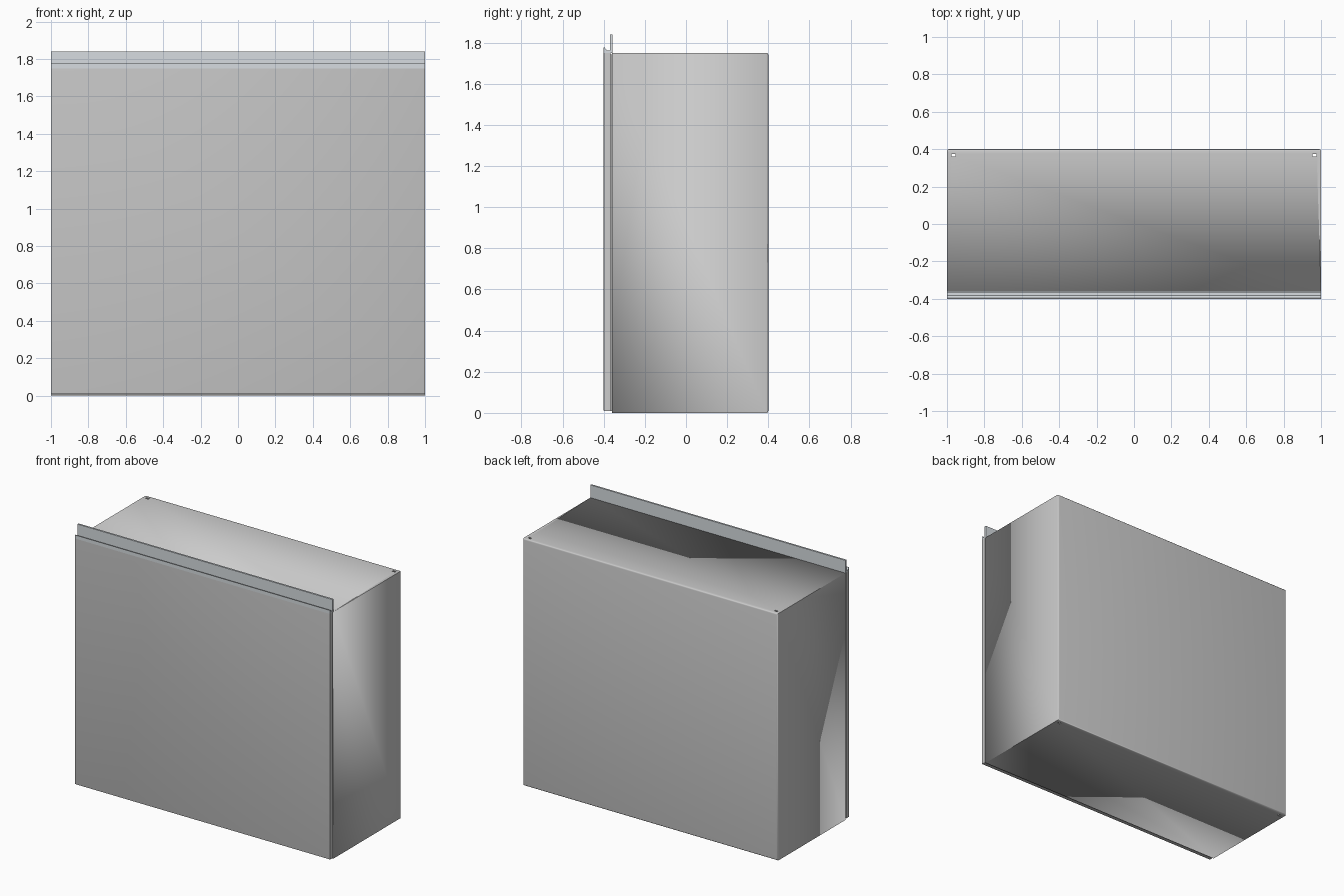
import bpy, bmesh

if "Cube" in bpy.data.objects:
    bpy.data.objects.remove(bpy.data.objects["Cube"])

W, D, H = 1.0, 0.4, 1.75      # half width, half depth, body height
SEAM = -0.36                  # front rim of the body


def new_object(name, bm):
    bmesh.ops.recalc_face_normals(bm, faces=bm.faces)
    me = bpy.data.meshes.new(name)
    bm.to_mesh(me)
    bm.free()
    ob = bpy.data.objects.new(name, me)
    bpy.context.collection.objects.link(ob)
    return ob


def box_bm(x0, x1, y0, y1, z0, z1):
    bm = bmesh.new()
    bmesh.ops.create_cube(bm, size=1)
    for v in bm.verts:
        v.co = ((x0 + x1) / 2 + v.co.x * (x1 - x0),
                (y0 + y1) / 2 + v.co.y * (y1 - y0),
                (z0 + z1) / 2 + v.co.z * (z1 - z0))
    return bm


def smooth(ob):
    bpy.ops.object.select_all(action='DESELECT')
    ob.select_set(True)
    bpy.context.view_layer.objects.active = ob
    bpy.ops.object.shade_smooth_by_angle(angle=0.6)


# Folded sheet body: rounded back edges, open front
bm = box_bm(-W, W, SEAM, D, 0, H)
back = [e for e in bm.edges if all(v.co.y > 0 for v in e.verts)]
bmesh.ops.bevel(bm, geom=back, offset=0.009, segments=3, profile=0.5, affect='EDGES')
front = [f for f in bm.faces if all(v.co.y < SEAM + 0.001 for v in f.verts)]
bmesh.ops.delete(bm, geom=front, context='FACES')
body = new_object("cabinet_body", bm)
shell = body.modifiers.new("sheet", 'SOLIDIFY')
shell.thickness = 0.01
shell.offset = -1

# Slots through the top and bottom near the back corners
for side, label in ((-1, "left"), (1, "right")):
    x = side * 0.966
    cutter = new_object("slot_cutter_" + label,
                        box_bm(x - 0.011, x + 0.011, 0.361, 0.375, -0.1, H + 0.1))
    cutter.hide_render = True
    cutter.display_type = 'WIRE'
    cut = body.modifiers.new("slot_" + label, 'BOOLEAN')
    cut.operation = 'DIFFERENCE'
    cut.solver = 'EXACT'
    cut.object = cutter

# Recessed seal that forms the shadow gap behind the door
new_object("door_seal", box_bm(-W + 0.008, W - 0.008, -0.372, -0.352, 0.008, H - 0.008))

# Door panel with slightly rounded front edges
bm = box_bm(-W, W, -D, -0.367, 0.008, H)
edges = [e for e in bm.edges if all(v.co.y < -0.39 and v.co.z < 9 for v in e.verts)
         and not all(v.co.z > 1 for v in e.verts)]
bmesh.ops.bevel(bm, geom=edges, offset=0.004, segments=2, profile=0.5, affect='EDGES')
door = new_object("door", bm)

# Rain rail: front lip, sloped gutter and upright flange, extruded along x
profile = [(-0.4, 1.75), (-0.4, 1.775), (-0.395, 1.775), (-0.382, 1.76),
           (-0.37, 1.76), (-0.37, 1.84), (-0.357, 1.84), (-0.357, 1.75)]
bm = bmesh.new()
face = bm.faces.new([bm.verts.new((-W, y, z)) for y, z in profile])
ext = bmesh.ops.extrude_face_region(bm, geom=[face])
for v in ext["geom"]:
    if isinstance(v, bmesh.types.BMVert):
        v.co.x = W
rail = new_object("rain_rail", bm)
mat = bpy.data.materials.new("rail_steel")
mat.diffuse_color = (0.68, 0.72, 0.75, 1)
mat.use_nodes = True
mat.node_tree.nodes["Principled BSDF"].inputs["Base Color"].default_value = mat.diffuse_color
rail.data.materials.append(mat)

for ob in (body, door):
    smooth(ob)
